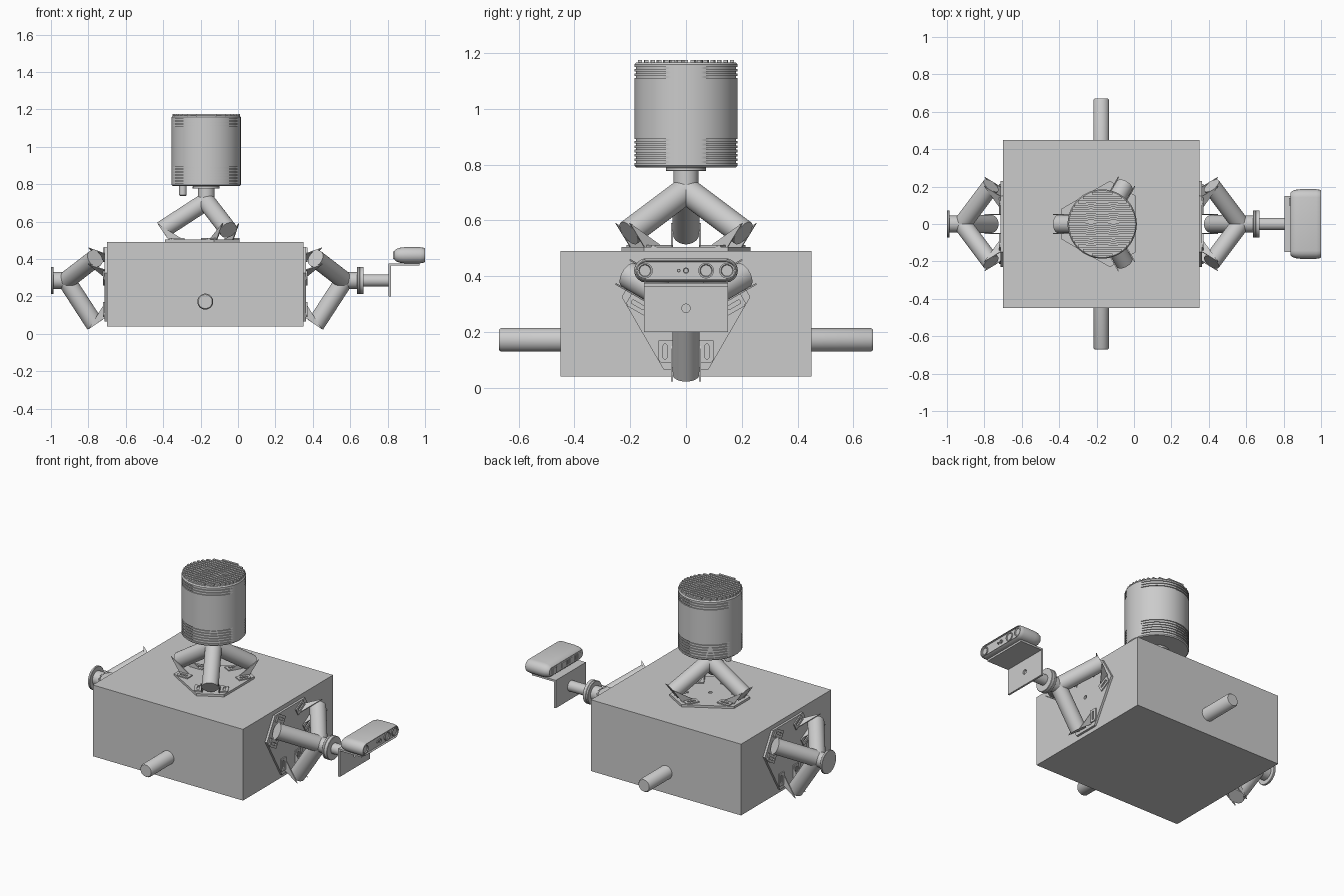
import bpy, bmesh
from math import sin, cos, pi, radians, sqrt
from mathutils import Vector, Matrix

cube = bpy.data.objects.get("Cube")
if cube:
    bpy.data.objects.remove(cube)

grey = bpy.data.materials.new("plain_grey")
grey.use_nodes = True
COLOUR = (0.6, 0.6, 0.6, 1)
grey.diffuse_color = COLOUR
grey.node_tree.nodes["Principled BSDF"].inputs["Base Color"].default_value = COLOUR

IDENT = Matrix.Identity(4)


def finish(name, bm, frame):
    """Turn a bmesh into a shaded object placed by a frame matrix."""
    bm.transform(frame)
    bmesh.ops.recalc_face_normals(bm, faces=bm.faces)
    mesh = bpy.data.meshes.new(name)
    bm.to_mesh(mesh)
    bm.free()
    mesh.materials.append(grey)
    mesh.shade_smooth()
    mesh.set_sharp_from_angle(angle=radians(35))
    obj = bpy.data.objects.new(name, mesh)
    bpy.context.collection.objects.link(obj)
    return obj


def loft(name, sections, frame=IDENT):
    """Skin a list of matching closed sections and cap both ends."""
    bm = bmesh.new()
    rows = [[bm.verts.new(p) for p in s] for s in sections]
    n = len(rows[0])
    for a, b in zip(rows, rows[1:]):
        for i in range(n):
            j = (i + 1) % n
            bm.faces.new((a[i], a[j], b[j], b[i]))
    bm.faces.new(rows[0][::-1])
    bm.faces.new(rows[-1])
    return finish(name, bm, frame)


def circle(r, z=0, n=48):
    return [(r * cos(2 * pi * i / n), r * sin(2 * pi * i / n), z) for i in range(n)]


def lathe(name, profile, frame=IDENT, n=48):
    return loft(name, [circle(r, z, n) for r, z in profile], frame)


def plate(name, outline, depth, frame=IDENT, holes=()):
    """Flat sheet with optional holes, thickened along local z."""
    bm = bmesh.new()
    edges = []
    for loop in (outline, *holes):
        vs = [bm.verts.new((p[0], p[1], 0)) for p in loop]
        edges += [bm.edges.new((vs[i - 1], vs[i])) for i in range(len(vs))]
    bmesh.ops.triangle_fill(bm, edges=edges, use_beauty=True, use_dissolve=False)
    out = bmesh.ops.extrude_face_region(bm, geom=bm.faces[:] + bm.edges[:] + bm.verts[:])
    top = [v for v in out["geom"] if isinstance(v, bmesh.types.BMVert)]
    bmesh.ops.translate(bm, verts=top, vec=(0, 0, depth))
    return finish(name, bm, frame)


def box(name, lo, hi):
    outline = [(lo[0], lo[1]), (hi[0], lo[1]), (hi[0], hi[1]), (lo[0], hi[1])]
    return plate(name, outline, hi[2] - lo[2], Matrix.Translation((0, 0, lo[2])))


def frame_of(origin, x, z):
    """Frame with given local x and z directions."""
    x, z = Vector(x).normalized(), Vector(z).normalized()
    m = Matrix((x, z.cross(x), z)).transposed().to_4x4()
    m.translation = origin
    return m


def stadium(cx, cy, half, r, n=8):
    """Rounded slot outline, long along the first axis."""
    pts = []
    for side in (1, -1):
        for i in range(n + 1):
            a = -pi / 2 + pi * i / n
            pts.append((cx + side * (half + r * cos(a)), cy + side * r * sin(a)))
    return pts


# Three-legged stand, local z is its axis and leg 0 leans along local x
SLOPE = radians(33)


def tripod(name, origin, lead, axis):
    base = frame_of(origin, lead, axis)
    hexagon = []
    for k in range(3):
        turn = Matrix.Rotation(k * 2 * pi / 3, 4, 'Z')
        hexagon += [tuple(turn @ Vector((0.22, s, 0)))[:2] for s in (-0.08, 0.08)]
    plate(name + "_base_plate", hexagon, 0.014, base, [[p[:2] for p in circle(0.012, 0, 16)]])
    lathe(name + "_hub", [(0.045, 0.2), (0.045, 0.288)], base)
    lathe(name + "_flange", [(0.07, 0.286), (0.072, 0.288), (0.072, 0.298), (0.07, 0.3)], base)
    out = Vector((cos(SLOPE), 0, -sin(SLOPE)))
    for k in range(3):
        turn = base @ Matrix.Rotation(k * 2 * pi / 3, 4, 'Z')
        tag = f"{name}_leg_{k + 1}"
        lathe(tag + "_tube", [(0.048, 0), (0.048, 0.282)],
              turn @ frame_of((0, 0, 0.218), (0, 1, 0), out))
        # end plate square to the tube
        tip = [(-0.05, 0), (0.05, 0), (0.05, 0.11), (0.032, 0.145), (-0.032, 0.145), (-0.05, 0.11)]
        plate(tag + "_end_plate", tip, 0.008,
              turn @ frame_of((0.2, 0, 0.005), (0, -1, 0), out))
        for s in (-1, 1):
            # side gusset and slotted foot tab
            plate(tag + "_gusset", [(0.12, 0.012), (0.2, 0.012), (0.262, 0.1)], 0.006,
                  turn @ frame_of((0, s * 0.05 + 0.003, 0), (1, 0, 0), (0, -1, 0)))
            tab = [(0.115, s * 0.048), (0.195, s * 0.048), (0.195, s * 0.09),
                   (0.185, s * 0.098), (0.115, s * 0.098)]
            plate(tag + "_foot_tab", tab, 0.007, turn @ Matrix.Translation((0, 0, 0.014)),
                  [stadium(0.155, s * 0.075, 0.02, 0.007)])


# Main body and cross bar
box("main_body", (-0.7, -0.45, 0.04), (0.35, 0.45, 0.49))
lathe("cross_bar", [(0.037, -0.67), (0.0425, -0.662), (0.0425, 0.662), (0.037, 0.67)],
      frame_of((-0.175, 0, 0.172), (1, 0, 0), (0, 1, 0)))

# Stands
CX, CZ = -0.17, 0.285
tripod("top_stand", (CX, 0, 0.49), (-1, 0, 0), (0, 0, 1))
tripod("left_stand", (0.35, 0, CZ), (0, 0, -1), (1, 0, 0))
tripod("right_stand", (-0.7, 0, CZ), (0, 0, -1), (-1, 0, 0))

# Scanner drum with cooling grooves on its two y-facing sides
R = 0.185
levels = [(R - 0.006, 0.79, 0), (R, 0.796, 0)]
grooves = [0.805 + 0.016 * i for i in range(6)] + [1.11 + 0.016 * i for i in range(3)]
for z in grooves:
    levels += [(R, z, 0), (R, z, 1), (R, z + 0.007, 1), (R, z + 0.007, 0)]
levels += [(R, 1.158, 0), (R - 0.006, 1.166, 0)]


def drum_ring(r, z, cut, n=96):
    ring = []
    for i in range(n):
        a = 2 * pi * (i + 0.5) / n
        rr = r - (0.006 if cut and abs(sin(a)) > 0.4 else 0)
        ring.append((rr * cos(a), rr * sin(a), z))
    return ring


loft("scanner_drum", [drum_ring(*lv) for lv in levels], Matrix.Translation((CX, 0, 0)))
lathe("scanner_connector", [(0.016, 0.738), (0.02, 0.742), (0.02, 0.8)],
      Matrix.Translation((CX - 0.125, 0, 0)), 24)

# Wavy fins across the drum top
FINS = 15
for k in range(FINS):
    y = (k - (FINS - 1) / 2) * 0.0235
    half = sqrt(0.18 ** 2 - (abs(y) + 0.007) ** 2)
    lower, upper = [], []
    for i in range(25):
        x = half * (i / 12 - 1)
        bump = max(0, 1 - abs(abs(x) - 0.06) / 0.03) * 0.009
        mid = y + (bump if y > 0 else -bump) * (1 - abs(y) / 0.18)
        lower.append((x, mid - 0.007))
        upper.append((x, mid + 0.007))
    plate("drum_top_fin", lower + upper[::-1], 0.012, Matrix.Translation((CX, 0, 1.163)))

# Camera arm on the left stand
arm = frame_of((0.65, 0, CZ), (0, 1, 0), (1, 0, 0))
lathe("arm_flange", [(0.07, 0), (0.072, 0.002), (0.072, 0.02), (0.07, 0.022)], arm)
lathe("arm_rod", [(0.033, 0.02), (0.033, 0.155)], arm)

# Angle bracket
sheet = [(-0.15, -0.085), (0.15, -0.085), (0.15, 0.09), (-0.15, 0.09)]
plate("bracket_wall", sheet, 0.012, frame_of((0.805, 0, CZ), (0, 1, 0), (1, 0, 0)),
      [[p[:2] for p in circle(0.015, 0, 24)]])
box("bracket_shelf", (0.805, -0.15, 0.364), (0.97, 0.15, 0.376))

# Stereo camera with a recessed front
view = frame_of((0, 0, 0.42), (0, 1, 0), (1, 0, 0))
steps = [(0.838, 0.018), (0.845, 0.01), (0.865, 0.003), (0.89, 0), (0.975, 0), (0.992, 0.003),
         (0.999, 0.007), (1.0, 0.01), (0.99, 0.012)]
loft("camera_body", [[(p[0], p[1], x) for p in stadium(0, 0, 0.143, 0.043 - inset)]
                     for x, inset in steps], view)
for y, r in ((-0.147, 0.028), (0.072, 0.028), (0.147, 0.028), (0, 0.011), (-0.026, 0.006)):
    lathe("camera_lens", [(r, 0.985), (r, 0.996), (r * 0.8, 0.996), (r * 0.7, 0.991)],
          view @ Matrix.Translation((y, 0, 0)), 32)
box("camera_rear_socket", (0.83, 0.1, 0.4), (0.85, 0.14, 0.44))
for i in range(12):
    y = -0.14 + 0.016 * i
    box("camera_vent_rib", (0.836, y, 0.405), (0.845, y + 0.008, 0.435))
